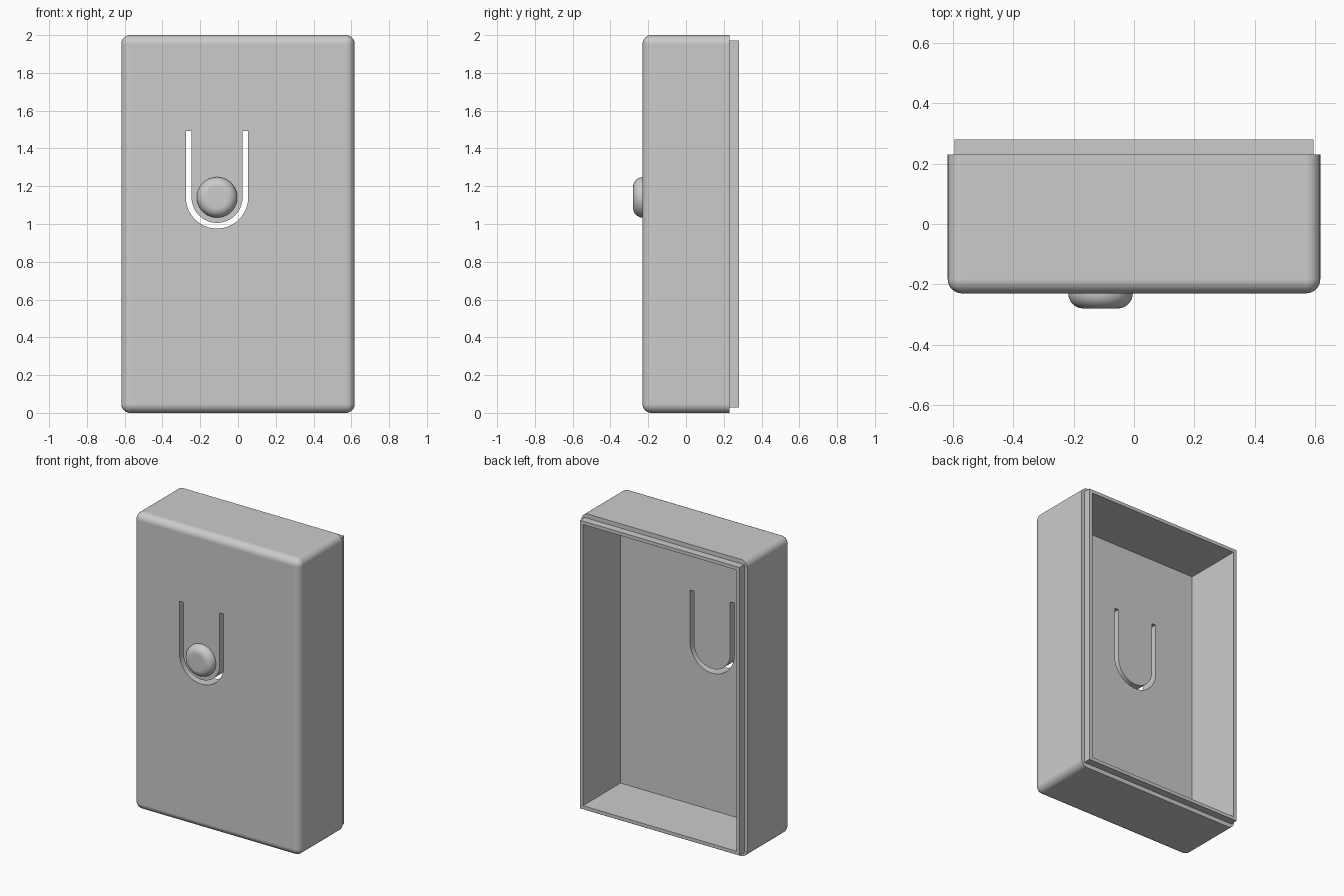
import bpy, bmesh, math
from mathutils import Vector

cube = bpy.data.objects.get("Cube")
if cube:
    bpy.data.objects.remove(cube, do_unlink=True)

grey = bpy.data.materials.new("plain grey plastic")
grey.use_nodes = True
grey.diffuse_color = (0.6, 0.6, 0.6, 1)
grey.node_tree.nodes["Principled BSDF"].inputs["Base Color"].default_value = (0.6, 0.6, 0.6, 1)

HALF_W, HALF_D, HEIGHT = 0.618, 0.23, 2.0
MID = HEIGHT / 2
FLOOR_Y, LIP_Y = -0.12, 0.28
BUTTON_X, BUTTON_Z = -0.111, 1.141


def finish(name, bm):
    """Turn a bmesh into a named grey object."""
    bmesh.ops.recalc_face_normals(bm, faces=bm.faces[:])
    mesh = bpy.data.meshes.new(name)
    bm.to_mesh(mesh)
    bm.free()
    mesh.materials.append(grey)
    obj = bpy.data.objects.new(name, mesh)
    bpy.context.collection.objects.link(obj)
    return obj


def box_mesh(half_w, y0, y1, half_h):
    bm = bmesh.new()
    bmesh.ops.create_cube(bm, size=2)
    for v in bm.verts:
        v.co = Vector((v.co.x * half_w, y1 if v.co.y > 0 else y0, MID + v.co.z * half_h))
    return bm


def activate(obj):
    bpy.ops.object.select_all(action='DESELECT')
    obj.select_set(True)
    bpy.context.view_layer.objects.active = obj


def combine(obj, tool, operation):
    """Apply a boolean and discard the tool object."""
    mod = obj.modifiers.new("boolean", 'BOOLEAN')
    mod.operation, mod.solver, mod.object = operation, 'EXACT', tool
    activate(obj)
    bpy.ops.object.modifier_apply(modifier=mod.name)
    bpy.data.objects.remove(tool, do_unlink=True)


def smooth(obj):
    activate(obj)
    bpy.ops.object.shade_smooth_by_angle(angle=math.radians(35))
    mod = obj.modifiers.new("weighted normals", 'WEIGHTED_NORMAL')
    mod.keep_sharp = True


# Case shell: rounded everywhere except around the open back rim
bm = box_mesh(HALF_W, -HALF_D, HALF_D, MID)
round_edges = [e for e in bm.edges if any(v.co.y < 0 for v in e.verts)]
bmesh.ops.bevel(bm, geom=round_edges, offset=0.047, segments=8, profile=0.5,
                affect='EDGES', clamp_overlap=True)
case = finish("case_shell", bm)

# Stepped lip on the rim, then the hollow inside
combine(case, finish("lip_block", box_mesh(0.596, 0.1, LIP_Y, MID - 0.029)), 'UNION')
combine(case, finish("cavity", box_mesh(0.573, FLOOR_Y, 0.5, MID - 0.052)), 'DIFFERENCE')


# U-shaped slot that frees the spring tongue
def u_side(radius, top=1.492, steps=32):
    arc = [math.pi + math.pi * i / steps for i in range(steps + 1)]
    pts = [(BUTTON_X + radius * math.cos(a), BUTTON_Z + radius * math.sin(a)) for a in arc]
    return [(BUTTON_X - radius, top)] + pts + [(BUTTON_X + radius, top)]


bm = bmesh.new()
outline = u_side(0.165) + u_side(0.135)[::-1]
face = bm.faces.new([bm.verts.new((x, -0.4, z)) for x, z in outline])
swept = bmesh.ops.extrude_face_region(bm, geom=[face])["geom"]
bmesh.ops.translate(bm, vec=(0, 0.4, 0),
                    verts=[g for g in swept if isinstance(g, bmesh.types.BMVert)])
combine(case, finish("slot", bm), 'DIFFERENCE')
smooth(case)

# Round push button with a fully rounded edge
RADIUS, FILLET = 0.107, 0.05
bm = bmesh.new()
curve = [math.pi / 2 * i / 10 for i in range(11)]
profile = [(RADIUS, -HALF_D + 0.02)]
profile += [(RADIUS - FILLET + FILLET * math.cos(a), -HALF_D - FILLET * math.sin(a)) for a in curve]
profile.append((0, -HALF_D - FILLET))
verts = [bm.verts.new((BUTTON_X + r, y, BUTTON_Z)) for r, y in profile]
edges = [bm.edges.new(pair) for pair in zip(verts, verts[1:])]
bmesh.ops.spin(bm, geom=verts + edges, cent=(BUTTON_X, 0, BUTTON_Z), axis=(0, 1, 0),
               angle=math.tau, steps=48)
bmesh.ops.remove_doubles(bm, verts=bm.verts[:], dist=0.0001)
rim = [e for e in bm.edges if e.is_boundary]
bmesh.ops.holes_fill(bm, edges=rim, sides=0)
smooth(finish("push_button", bm))
